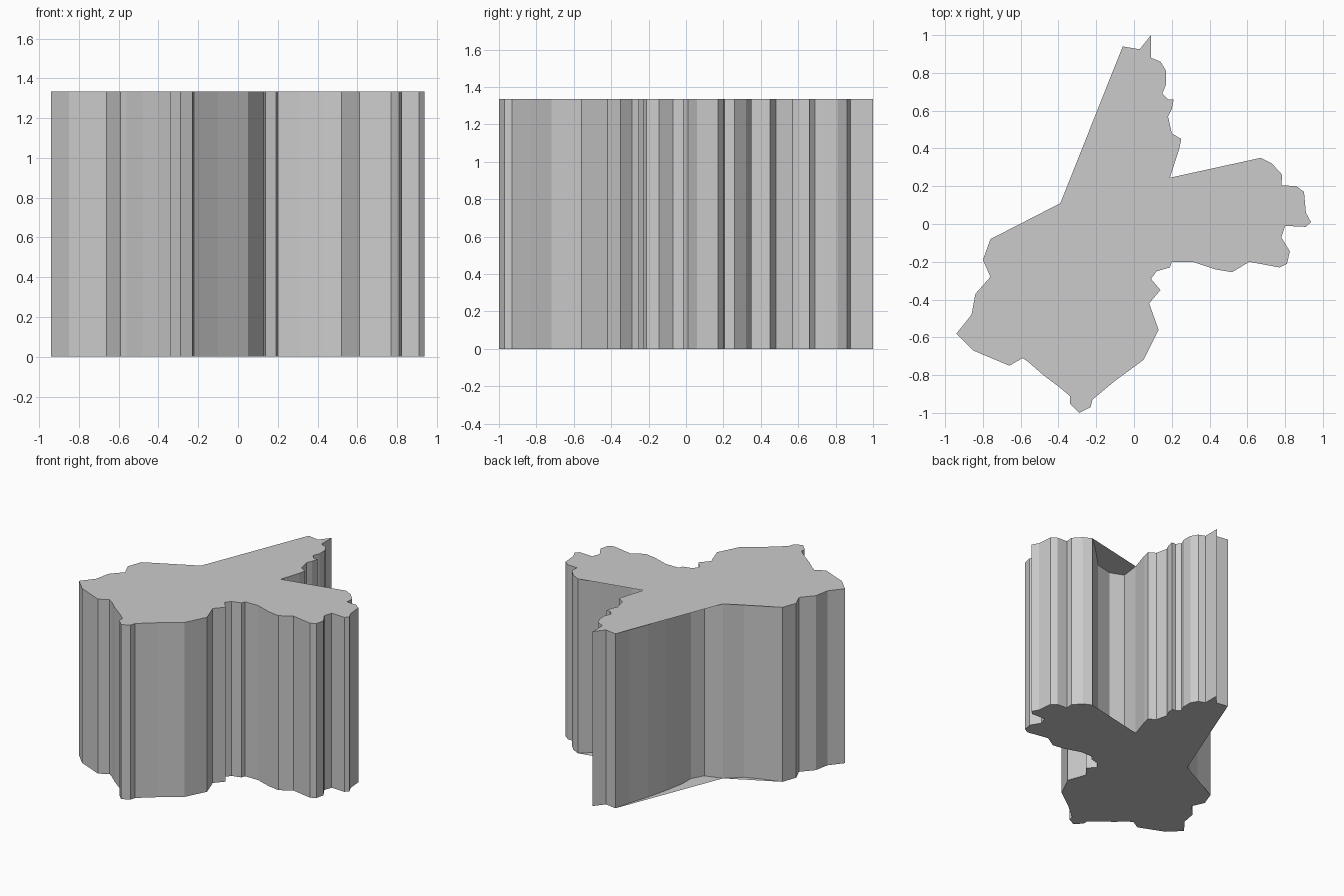
import bpy
import bmesh

HEIGHT = 1.335

# Irregular plan outline of floor and roof, clockwise from the left inner corner
OUTLINE = [
    # upper arm
    (-.39, .11), (-.06, .94), (.03, .925), (.09, 1),
    (.09, .88), (.14, .86), (.17, .81), (.17, .74), (.15, .69), (.18, .66),
    (.21, .66), (.20, .61), (.18, .57), (.20, .48), (.25, .45), (.24, .40),
    (.19, .245),
    # right arm
    (.67, .35), (.73, .32), (.785, .26), (.78, .205), (.86, .20), (.90, .17),
    (.91, .06), (.937, .01), (.91, -.015), (.80, -.01), (.78, -.07),
    (.825, -.145), (.81, -.21), (.77, -.23), (.61, -.20),
    (.52, -.255), (.43, -.24), (.31, -.20), (.20, -.20), (.19, -.23),
    (.12, -.25), (.09, -.29), (.14, -.35), (.08, -.42),
    # lower body
    (.13, -.56), (.05, -.72), (-.10, -.83),
    (-.22, -.93), (-.23, -.97), (-.29, -1), (-.34, -.95), (-.34, -.91),
    (-.40, -.86), (-.48, -.80), (-.56, -.73), (-.59, -.71),
    (-.66, -.75), (-.85, -.67), (-.94, -.58), (-.86, -.48),
    (-.84, -.37), (-.76, -.28), (-.80, -.19), (-.76, -.08),
]

# Recessed walls under the three long straight edges, by the edge's first point
RECESSES = {
    (-.39, .11): [(-.26, .15), (-.21, .24), (-.21, .34), (-.18, .50),
                  (-.14, .66), (-.09, .82)],
    (.19, .245): [(.17, .10), (.27, .06), (.40, .09), (.55, .24)],
    (-.76, -.08): [(-.60, -.03), (-.50, .01)],
}

# Wall path: the outline with the recesses spliced in
wall_path = []
for point in OUTLINE:
    wall_path += [point] + RECESSES.get(point, [])

bm = bmesh.new()


def ring(points, z):
    return [bm.verts.new((x, y, z)) for x, y in points]


# Floor and roof slabs
floor = bm.faces.new(ring(OUTLINE, 0))
roof = bm.faces.new(ring(OUTLINE, HEIGHT)[::-1])
bm.normal_update()
bmesh.ops.triangulate(bm, faces=[floor, roof], ngon_method='EAR_CLIP')

# Side walls
low, high = ring(wall_path, 0), ring(wall_path, HEIGHT)
for i in range(len(wall_path)):
    bm.faces.new((low[i], low[i - 1], high[i - 1], high[i]))

bmesh.ops.remove_doubles(bm, verts=bm.verts[:], dist=0.0005)

mesh = bpy.data.meshes.new("jagged_block")
bm.to_mesh(mesh)
bm.free()
block = bpy.data.objects.new("jagged_block", mesh)
bpy.context.collection.objects.link(block)
